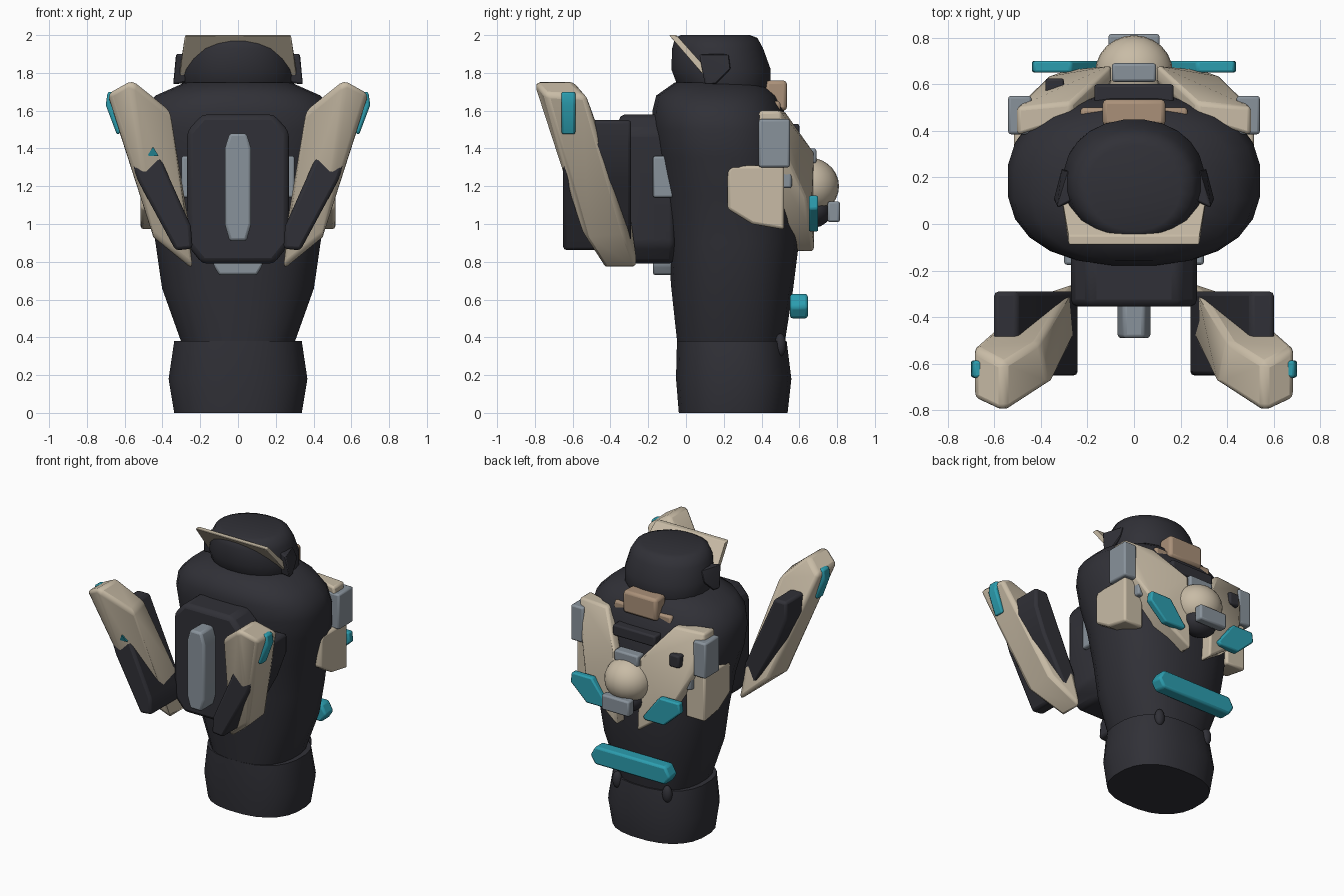
import bpy, bmesh, math
from itertools import product

default = bpy.data.objects.get("Cube")
if default:
    bpy.data.objects.remove(default, do_unlink=True)


def material(name, r, g, b):
    mat = bpy.data.materials.new(name)
    mat.use_nodes = True
    mat.diffuse_color = (r, g, b, 1)
    shader = mat.node_tree.nodes["Principled BSDF"]
    shader.inputs["Base Color"].default_value = (r, g, b, 1)
    shader.inputs["Roughness"].default_value = 0.6
    return mat


DARK = material("charcoal", .03, .03, .038)
BEIGE = material("beige", .58, .50, .38)
TAN = material("tan", .40, .28, .19)
GREY = material("steel grey", .25, .29, .33)
TEAL = material("teal", .025, .34, .43)


def finish(name, bm, mat, bevel=0.0, angle=40):
    bmesh.ops.recalc_face_normals(bm, faces=bm.faces)
    mesh = bpy.data.meshes.new(name)
    bm.to_mesh(mesh)
    bm.free()
    mesh.materials.append(mat)
    obj = bpy.data.objects.new(name, mesh)
    bpy.context.collection.objects.link(obj)
    if bevel:
        mod = obj.modifiers.new("Soft edges", 'BEVEL')
        mod.width, mod.segments, mod.limit_method = bevel, 2, 'ANGLE'
    bpy.ops.object.select_all(action='DESELECT')
    obj.select_set(True)
    bpy.context.view_layer.objects.active = obj
    bpy.ops.object.shade_smooth_by_angle(angle=math.radians(angle))
    return obj


def hull(name, points, mat, bevel=.012):
    """Convex solid around a few corner points."""
    bm = bmesh.new()
    for p in points:
        bm.verts.new(p)
    bmesh.ops.convex_hull(bm, input=bm.verts)
    bmesh.ops.delete(bm, geom=[v for v in bm.verts if not v.link_faces], context='VERTS')
    bmesh.ops.dissolve_limit(bm, angle_limit=.06, verts=bm.verts, edges=bm.edges)
    return finish(name, bm, mat, bevel)


def box(name, xs, ys, zs, mat, bevel=.012):
    return hull(name, product(xs, ys, zs), mat, bevel)


def slab(name, outline, ys, mat, bevel=.012):
    """Outline in x and z, given thickness along y."""
    return hull(name, [(x, y, z) for x, z in outline for y in ys], mat, bevel)


def flip(points, side):
    return [(p[0] * side, *p[1:]) for p in points]


def loft(name, rings, mat, power=2.4, sides=24):
    """Rings of height, half width, front y and back y, joined and capped."""
    bm = bmesh.new()
    loops = []
    for z, rx, front, back in rings:
        loop = []
        for i in range(sides):
            a = math.tau * (i + .5) / sides
            c, s = math.cos(a), math.sin(a)
            x = math.copysign(abs(c) ** (2 / power), c) * rx
            y = math.copysign(abs(s) ** (2 / power), s) * (back - front) / 2
            loop.append(bm.verts.new((x, y + (front + back) / 2, z)))
        loops.append(loop)
    for low, high in zip(loops, loops[1:]):
        for i in range(sides):
            j = (i + 1) % sides
            bm.faces.new((low[i], low[j], high[j], high[i]))
    bm.faces.new(loops[0])
    bm.faces.new(loops[-1])
    return finish(name, bm, mat, angle=50)


def ball(name, centre, radii, mat):
    bm = bmesh.new()
    bmesh.ops.create_uvsphere(bm, u_segments=24, v_segments=14, radius=1)
    for v in bm.verts:
        v.co = [c + r * k for c, r, k in zip(centre, radii, v.co)]
    return finish(name, bm, mat, angle=60)


# Body
loft("pelvis", [(0, .34, -.04, .54), (.18, .37, -.055, .56), (.38, .34, -.05, .535)], DARK)
loft("torso", [(.34, .29, -.045, .52), (.66, .405, -.08, .57), (.9, .44, -.1, .6),
               (1.15, .48, -.13, .6), (1.35, .53, -.16, .57), (1.5, .545, -.18, .55),
               (1.6, .52, -.18, .52), (1.68, .44, -.16, .48), (1.75, .28, -.06, .4)], DARK)
loft("head", [(1.66, .27, 0, .43), (1.74, .3, -.05, .45), (1.82, .305, -.08, .45),
              (1.93, .28, -.075, .41), (1.985, .25, -.06, .38), (2, .2, -.03, .34)], DARK, 2.1)

# Slanted visor across the brow
hull("visor", [p for s in (1, -1) for p in flip(
    [(.28, -.09, 2), (.28, -.05, 2), (.31, .1, 1.78), (.31, .12, 1.81)], s)], BEIGE, .006)

# Front pack with its grey fittings
pack = [(.19, 1.58), (.27, 1.49), (.27, .89), (.19, .79)]
slab("front_pack", pack + flip(pack, -1), (-.355, -.06), DARK, .03)
strip = [(.045, 1.48), (.07, 1.4), (.07, 1), (.045, .91)]
slab("pack_strip", strip + flip(strip, -1), (-.49, -.33), GREY, .015)
box("pack_side_bracket", (-.3, .3), (-.175, -.05), (1.14, 1.36), GREY)
foot = [(.13, .82), (.13, .78), (.1, .73)]
slab("pack_lower_bracket", foot + flip(foot, -1), (-.175, -.05), GREY)

for side, label in ((1, "left"), (-1, "right")):
    # Front wings and the pods inside them
    hull(label + "_wing", flip(
        [(.56, -.81, 1.76), (.56, -.6, 1.76), (.69, -.75, 1.69), (.69, -.53, 1.68),
         (.36, -.68, 1.6), (.4, -.5, 1.6), (.24, -.43, .76), (.24, -.25, .76),
         (.45, -.54, .93), (.45, -.32, .95), (.26, -.47, 1), (.27, -.28, 1)], side), BEIGE, .025)
    slab(label + "_wing_pod", flip(
        [(.24, .87), (.33, .86), (.53, 1.23), (.6, 1.42), (.6, 1.55), (.5, 1.55),
         (.42, 1.38), (.25, .99)], side), (-.65, -.29), DARK, .018)
    slab(label + "_wing_light", flip(
        [(.65, 1.7), (.69, 1.7), (.7, 1.63), (.64, 1.47), (.6, 1.5)], side),
        (-.66, -.585), TEAL)

    # Fin on the side of the head
    hull(label + "_head_fin", flip(
        [(.33, .07, 1.9), (.28, .23, 1.9), (.31, .24, 1.82), (.345, .1, 1.74),
         (.33, .16, 1.74), (.25, .1, 1.75), (.27, .1, 1.9)], side), DARK, .008)

    # Back harness
    hull(label + "_harness_arm", flip(
        [(.5, .38, 1.6), (.5, .5, 1.6), (.27, .45, 1.6), (.27, .52, 1.6),
         (.1, .61, 1.38), (.1, .68, 1.38), (.08, .58, .85), (.08, .68, .85),
         (.29, .52, 1), (.29, .66, 1), (.36, .64, 1.12), (.51, .4, 1.42),
         (.5, .5, 1.42)], side), BEIGE, .015)
    box(label + "_shoulder_block", flip([(.44,), (.54,)], side) and (.44 * side, .54 * side),
        (.385, .55), (1.3, 1.555), GREY)
    hull(label + "_side_plate", flip(
        [(x, y, z) for x in (.36, .515) for y, z in
         ((.22, 1.28), (.24, 1.31), (.52, 1.31), (.52, .97), (.35, 1), (.22, 1.08))],
        side), BEIGE, .015)
    box(label + "_harness_clip", (.34 * side, .43 * side), (.48, .56), (1.19, 1.31), GREY)
    slab(label + "_back_flap", flip(
        [(.14, .98), (.27, 1.15), (.43, 1.15), (.44, 1.08), (.31, .96), (.16, .96)], side),
        (.65, .7), TEAL, .01)
    ball(label + "_belt_nub", (.2 * side, .5, .36), (.035, .03, .06), DARK)

# Small single-sided details
hull("right_wing_spark", [(-.45, -.69, 1.41), (-.48, -.67, 1.36), (-.42, -.67, 1.36),
                          (-.45, -.58, 1.38)], TEAL, 0)
box("right_harness_stud", (-.38, -.3), (.5, .625), (1.36, 1.45), DARK)

# Centre of the back
ball("back_dome", (0, .65, 1.2), (.167, .16, .152), BEIGE)
ball("dome_socket", (0, .67, 1.07), (.12, .1, .09), DARK)
box("dome_lower_clip", (-.11, .11), (.75, .815), (1.01, 1.12), GREY)
box("dome_upper_clip", (-.095, .095), (.61, .69), (1.32, 1.4), GREY)
box("collar_block", (-.17, .17), (.42, .6), (1.45, 1.53), DARK)
box("nape_block", (-.135, .135), (.42, .535), (1.6, 1.76), TAN, .02)
box("nape_base", (-.23, .23), (.42, .5), (1.56, 1.65), TAN, .015)
bar = [(.32, .56), (.28, .63), (.28, .5)]
slab("lower_back_bar", bar + flip(bar, -1), (.55, .645), TEAL, .015)
